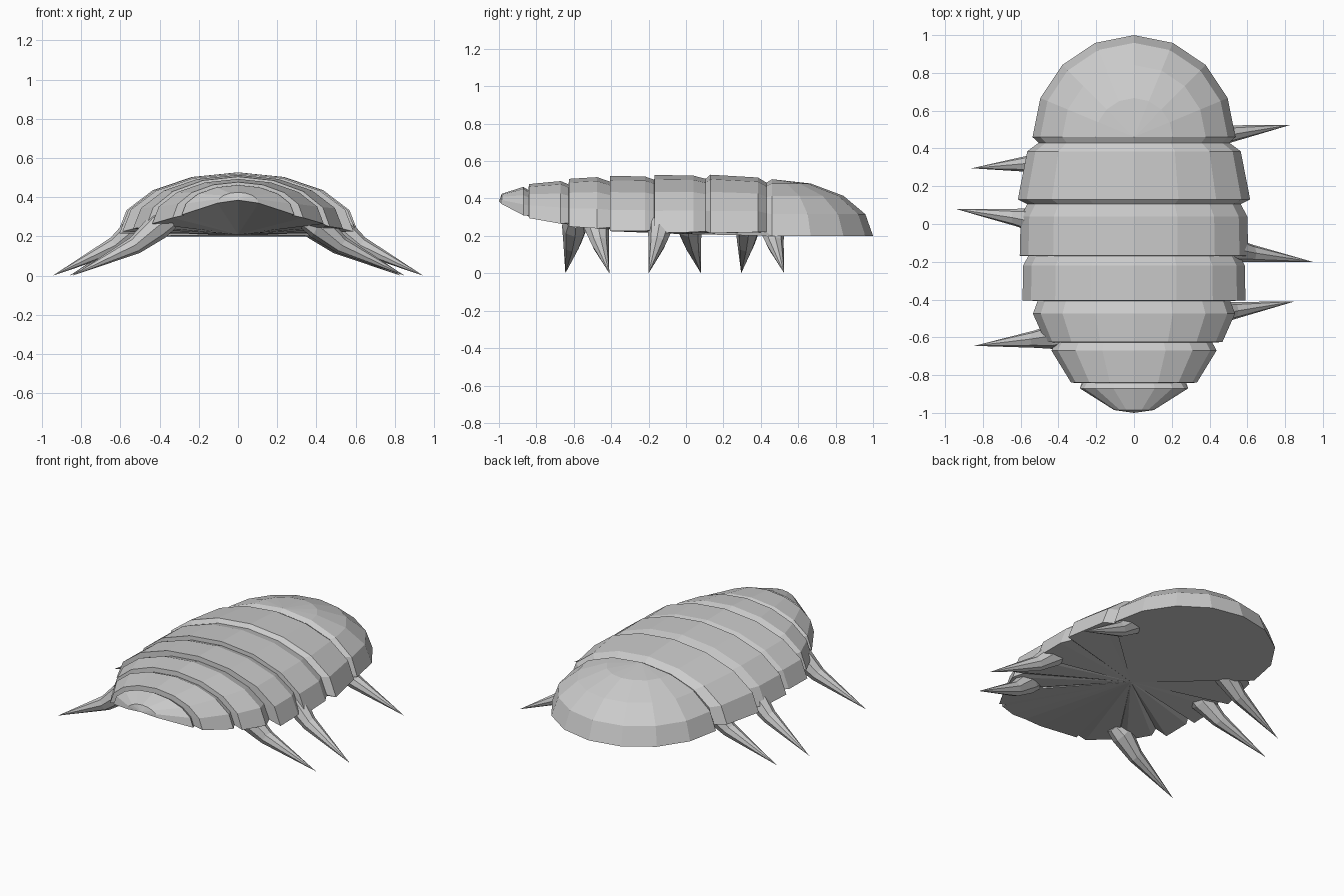
import bpy, bmesh, math
from mathutils import Vector

if "Cube" in bpy.data.objects:
    bpy.data.objects.remove(bpy.data.objects["Cube"])

HALF = 4              # facets from keel to rim
N = 2 * HALF          # facets across the shell


def finish(bm, name):
    bmesh.ops.recalc_face_normals(bm, faces=bm.faces)
    me = bpy.data.meshes.new(name)
    bm.to_mesh(me)
    bm.free()
    ob = bpy.data.objects.new(name, me)
    bpy.context.collection.objects.link(ob)
    return ob


def arch(bm, y, w, zb, zt):
    # half-ellipse rib from right rim over the back to left rim
    return [bm.verts.new((w * math.cos(math.pi * i / N), y,
                          zb + (zt - zb) * math.sin(math.pi * i / N)))
            for i in range(N + 1)]


# --- shell: rear dome plus stepped plates, closed underneath by a fan ---
bm = bmesh.new()
Y0, W, ZB, ZT = 0.46, 0.537, 0.20, 0.503

# rear dome
top = bm.verts.new((0, Y0, ZT))
cols = []
for j in range(N + 1):
    a = math.pi * j / N
    col = []
    for k in range(HALF):
        e = math.pi / 2 * k / HALF
        col.append(bm.verts.new((W * math.cos(e) * math.cos(a),
                                 Y0 + 0.54 * math.cos(e) * math.sin(a),
                                 ZB + (ZT - ZB) * math.sin(e))))
    cols.append(col + [top])
for c, d in zip(cols, cols[1:]):
    for k in range(HALF - 1):
        bm.faces.new((c[k], d[k], d[k + 1], c[k + 1]))
    bm.faces.new((c[HALF - 1], d[HALF - 1], top))

# plates: y, half width, rim height, crest height
ribs = [
    (0.43, 0.505, 0.22, 0.485), (0.385, 0.565, 0.22, 0.512), (0.13, 0.615, 0.215, 0.527),
    (0.105, 0.565, 0.225, 0.505), (0.04, 0.600, 0.22, 0.522), (-0.168, 0.605, 0.215, 0.526),
    (-0.17, 0.560, 0.235, 0.500), (-0.22, 0.587, 0.225, 0.518), (-0.405, 0.590, 0.225, 0.520),
    (-0.407, 0.510, 0.245, 0.490), (-0.475, 0.535, 0.24, 0.514), (-0.625, 0.468, 0.25, 0.505),
    (-0.628, 0.415, 0.27, 0.475), (-0.67, 0.437, 0.265, 0.493), (-0.84, 0.333, 0.295, 0.477),
    (-0.842, 0.270, 0.31, 0.445), (-0.87, 0.287, 0.31, 0.462), (-0.985, 0.105, 0.37, 0.425),
]
rows = [cols[0] + cols[-1][HALF - 1::-1]] + [arch(bm, *r) for r in ribs]
for r, s in zip(rows, rows[1:]):
    for i in range(N):
        bm.faces.new((r[i], r[i + 1], s[i + 1], s[i]))
# blunt nose
nose = bm.verts.new((0, -1.0, 0.385))
for i in range(N):
    bm.faces.new((rows[-1][i], rows[-1][i + 1], nose))
# belly fan
rim = [e for e in bm.edges if e.is_boundary]
centre = bm.verts.new((0, -0.03, 0.21))
for e in rim:
    bm.faces.new((e.verts[0], e.verts[1], centre))
finish(bm, "segmented_shell")


# --- legs: bent spikes, staggered left and right ---
def leg(name, tip_x, tip_y, base_y):
    s = 1 if tip_x > 0 else -1
    tx = abs(tip_x)
    bm = bmesh.new()
    stations = [(tx - 0.50, 0.29, 0.0, 0.055), (tx - 0.44, 0.255, 0.05, 0.07),
                (tx - 0.32, 0.155, 0.35, 0.046)]
    axis = Vector((s * 0.85, 0, -0.5)).normalized()
    side = Vector((0, 1, 0))
    up = axis.cross(side)
    rings = []
    for x, z, t, r in stations:
        c = Vector((s * x, base_y + (tip_y - base_y) * t, z))
        rings.append([bm.verts.new(c + r * (math.cos(a) * side + math.sin(a) * up))
                      for a in (math.tau * i / 8 for i in range(8))])
    tip = bm.verts.new((tip_x, tip_y, 0.0))
    bm.faces.new(rings[0])
    for i in range(8):
        j = (i + 1) % 8
        for p, q in zip(rings, rings[1:]):
            bm.faces.new((p[i], p[j], q[j], q[i]))
        bm.faces.new((rings[-1][i], rings[-1][j], tip))
    finish(bm, name)


leg("right_rear_leg", 0.83, 0.525, 0.45)
leg("right_middle_leg", 0.945, -0.20, -0.13)
leg("right_front_leg", 0.85, -0.41, -0.485)
leg("left_rear_leg", -0.86, 0.295, 0.335)
leg("left_middle_leg", -0.945, 0.08, 0.01)
leg("left_front_leg", -0.845, -0.645, -0.59)
